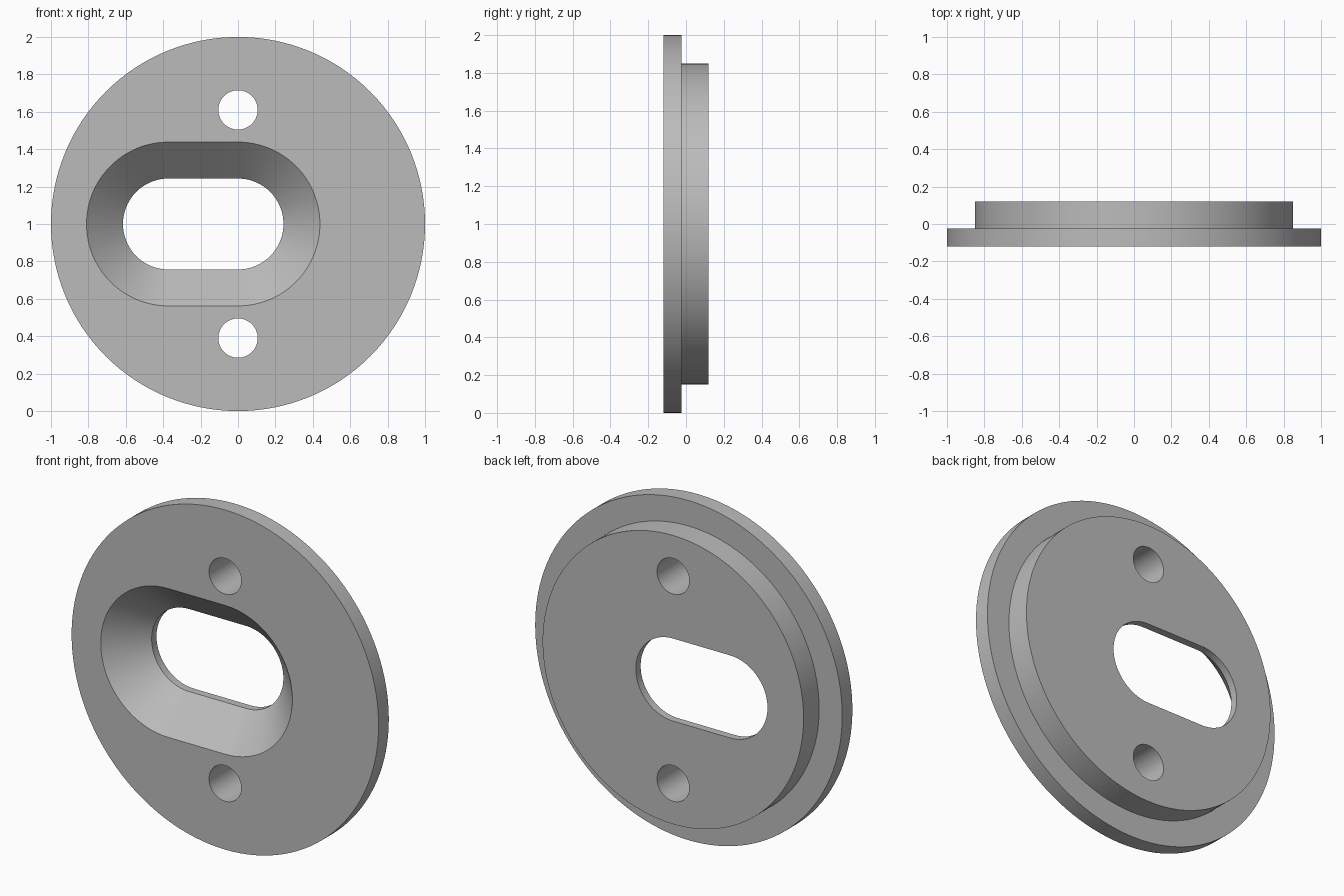
import bpy, bmesh, math

cube = bpy.data.objects.get("Cube")
if cube:
    bpy.data.objects.remove(cube, do_unlink=True)

FRONT, STEP, BACK = -0.12, -0.025, 0.12
OVER = 0.02          # how far cutters reach past the faces
SEGMENTS = 64        # per half circle

grey = bpy.data.materials.new("grey metal")
grey.use_nodes = True
grey.diffuse_color = (0.5, 0.5, 0.5, 1)
grey.node_tree.nodes["Principled BSDF"].inputs["Base Color"].default_value = (0.5, 0.5, 0.5, 1)


def outline(radius, x, z, length):
    """Round-ended outline in the xz plane; a plain circle if length is 0."""
    points = []
    for side in (1, -1):
        for i in range(SEGMENTS + 1):
            if length == 0 and i == SEGMENTS:
                continue
            a = side * math.pi / 2 - math.pi * i / SEGMENTS
            points.append((x + side * length / 2 + radius * math.cos(a),
                           z + radius * math.sin(a)))
    return points


def loft(name, sections, x=0.0, z=1.0, length=0.0):
    """Closed solid through (radius, y) sections."""
    bm = bmesh.new()
    rings = [[bm.verts.new((px, y, pz)) for px, pz in outline(r, x, z, length)]
             for r, y in sections]
    n = len(rings[0])
    for a, b in zip(rings, rings[1:]):
        for i in range(n):
            j = (i + 1) % n
            bm.faces.new((a[i], a[j], b[j], b[i]))
    bm.faces.new(rings[0])
    bm.faces.new(rings[-1])
    bmesh.ops.recalc_face_normals(bm, faces=bm.faces)
    mesh = bpy.data.meshes.new(name)
    bm.to_mesh(mesh)
    bm.free()
    mesh.materials.append(grey)
    obj = bpy.data.objects.new(name, mesh)
    bpy.context.collection.objects.link(obj)
    return obj


# Flanged disc with a smaller raised boss at the back
disc = loft("flanged_disc", [(1.0, FRONT), (1.0, STEP), (0.85, STEP), (0.85, BACK)])

# Offset slot: 45 degree funnel at the front, short straight land at the back
SLOT, MOUTH = 0.243, 0.438
land = FRONT + MOUTH - SLOT
cutters = [loft("slot_cutter",
                [(MOUTH + OVER, FRONT - OVER), (SLOT, land), (SLOT, BACK + OVER)],
                x=-0.186, length=0.372)]

# Screw holes above and below
for side, name in ((1, "upper_hole_cutter"), (-1, "lower_hole_cutter")):
    cutters.append(loft(name, [(0.105, FRONT - OVER), (0.105, BACK + OVER)],
                        z=1 + side * 0.61))

bpy.ops.object.select_all(action='DESELECT')
bpy.context.view_layer.objects.active = disc
disc.select_set(True)
for cutter in cutters:
    cutter.hide_render = True
    mod = disc.modifiers.new(cutter.name, 'BOOLEAN')
    mod.operation = 'DIFFERENCE'
    mod.solver = 'EXACT'
    mod.object = cutter
    bpy.ops.object.modifier_apply(modifier=mod.name)
    bpy.data.objects.remove(cutter, do_unlink=True)

bpy.ops.object.shade_smooth_by_angle(angle=math.radians(30))
